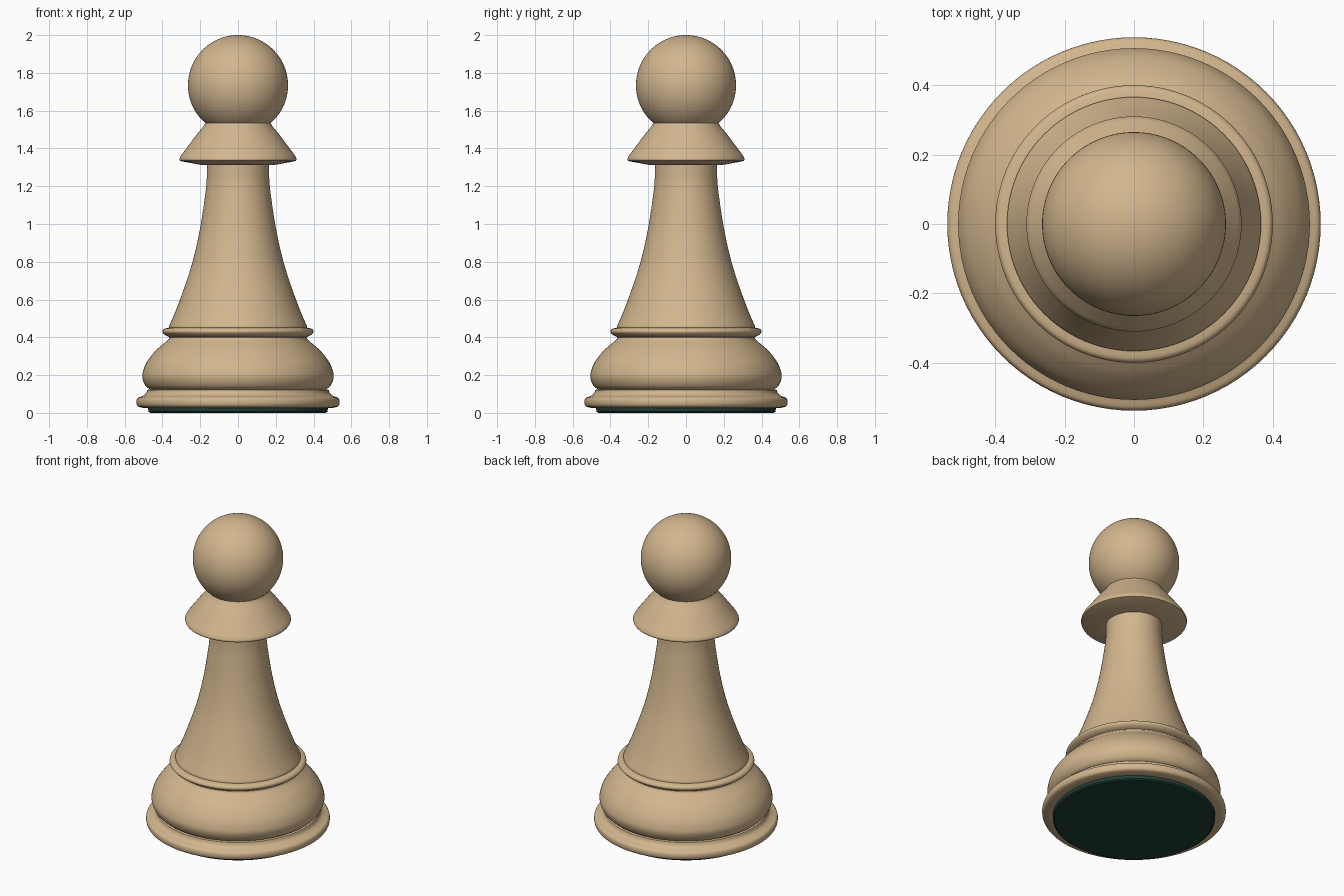
import bpy, bmesh
from math import sin, cos, pi, asin, radians

if "Cube" in bpy.data.objects:
    bpy.data.objects.remove(bpy.data.objects["Cube"])

SEG = 96


def material(name, rgb):
    m = bpy.data.materials.new(name)
    m.diffuse_color = (*rgb, 1)
    m.use_nodes = True
    m.node_tree.nodes["Principled BSDF"].inputs["Base Color"].default_value = m.diffuse_color
    return m


def curve(pts, n=6):
    """Catmull-Rom smoothing of a short (radius, z) profile."""
    p = [pts[0]] + pts + [pts[-1]]
    out = []
    for a, b, c, d in zip(p, p[1:], p[2:], p[3:]):
        for i in range(n):
            t = i / n
            out.append(tuple(0.5 * (2 * b[k] + (c[k] - a[k]) * t
                       + (2 * a[k] - 5 * b[k] + 4 * c[k] - d[k]) * t ** 2
                       + (3 * b[k] - a[k] - 3 * c[k] + d[k]) * t ** 3) for k in (0, 1)))
    return out + [pts[-1]]


def lathe(name, profile, mat):
    """Spin a bottom-to-top profile around z; radius 0 becomes a pole."""
    bm = bmesh.new()
    rings = []
    for r, z in profile:
        if r < 1e-5:
            rings.append([bm.verts.new((0, 0, z))] * SEG)
        else:
            rings.append([bm.verts.new((r * cos(2 * pi * i / SEG), r * sin(2 * pi * i / SEG), z))
                          for i in range(SEG)])
    for lo, hi in zip(rings, rings[1:]):
        for i in range(SEG):
            j = (i + 1) % SEG
            quad = list(dict.fromkeys((lo[i], lo[j], hi[j], hi[i])))
            if len(quad) > 2:
                bm.faces.new(quad)
    me = bpy.data.meshes.new(name)
    bm.to_mesh(me)
    bm.free()
    me.materials.append(mat)
    ob = bpy.data.objects.new(name, me)
    bpy.context.collection.objects.link(ob)
    bpy.context.view_layer.objects.active = ob
    ob.select_set(True)
    bpy.ops.object.shade_smooth_by_angle(angle=radians(35))
    ob.select_set(False)


wood = material("boxwood", (0.65, 0.47, 0.27))
felt = material("green_felt", (0.015, 0.05, 0.035))

# felt pad under the foot
lathe("felt_pad", [(0, 0), (0.465, 0), (0.474, 0.007), (0.476, 0.028)], felt)

# foot rim, bulging base, bead, stem and collar as one turned body
foot = [(0.47, 0.026)] + curve([(0.505, 0.027), (0.53, 0.035), (0.538, 0.055), (0.532, 0.078),
                                (0.505, 0.09), (0.488, 0.102), (0.48, 0.122)])
bulge = curve([(0.465, 0.124), (0.488, 0.142), (0.504, 0.175), (0.505, 0.21), (0.485, 0.265),
               (0.44, 0.325), (0.395, 0.365), (0.37, 0.387), (0.365, 0.398)])
bead = curve([(0.367, 0.403), (0.387, 0.413), (0.4, 0.429), (0.391, 0.445), (0.366, 0.451)])
stem = curve([(0.366, 0.458), (0.33, 0.54), (0.282, 0.67), (0.238, 0.81), (0.202, 0.97),
              (0.177, 1.13), (0.166, 1.23), (0.165, 1.312)])
collar = [(0.19, 1.312), (0.295, 1.331)] + curve([(0.307, 1.335), (0.31, 1.345), (0.302, 1.362)], 4) \
    + curve([(0.299, 1.366), (0.27, 1.405), (0.22, 1.472), (0.184, 1.516), (0.172, 1.536)], 4)
lathe("turned_body", foot + bulge + bead + stem + collar, wood)

# ball head, starting where it meets the collar
R, ZC = 0.265, 1.735
start = asin((1.53 - ZC) / R)
head = [(R * cos(a), ZC + R * sin(a))
        for a in (start + (pi / 2 - start) * i / 40 for i in range(40))]
lathe("ball_head", head + [(0, ZC + R)], wood)
